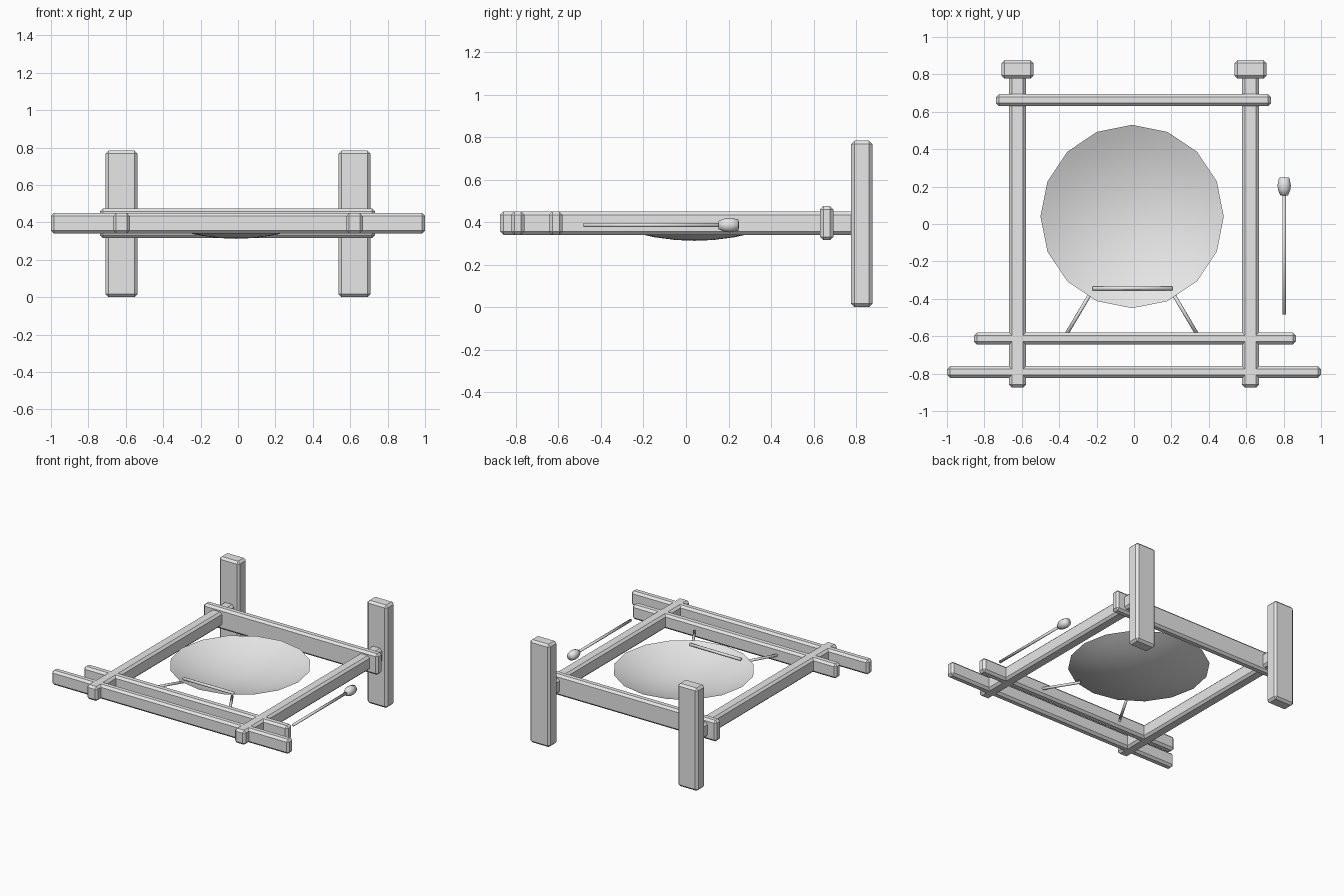
import bpy, bmesh, math
from mathutils import Vector

default_cube = bpy.data.objects.get("Cube")
if default_cube:
    bpy.data.objects.remove(default_cube, do_unlink=True)

grey = bpy.data.materials.new("plain_grey")
grey.use_nodes = True
grey.diffuse_color = (0.8, 0.8, 0.8, 1)
grey.node_tree.nodes["Principled BSDF"].inputs["Base Color"].default_value = (0.8, 0.8, 0.8, 1)


def finish(name, bm, smooth=False):
    mesh = bpy.data.meshes.new(name)
    bmesh.ops.recalc_face_normals(bm, faces=bm.faces)
    for face in bm.faces:
        face.smooth = smooth
    bm.to_mesh(mesh)
    bm.free()
    mesh.materials.append(grey)
    obj = bpy.data.objects.new(name, mesh)
    bpy.context.collection.objects.link(obj)
    return obj


def beam(name, low, high, bevel=0.016):
    """Chamfered timber between two opposite corners."""
    low, high = Vector(low), Vector(high)
    bm = bmesh.new()
    bmesh.ops.create_cube(bm, size=1)
    bmesh.ops.scale(bm, vec=high - low, verts=bm.verts)
    bmesh.ops.translate(bm, vec=(low + high) / 2, verts=bm.verts)
    obj = finish(name, bm)
    mod = obj.modifiers.new("chamfer", "BEVEL")
    mod.width, mod.segments = bevel, 1
    return obj


def rod(name, start, end, radius, sides=8):
    """Thin straight rod between two points."""
    start, end = Vector(start), Vector(end)
    axis = end - start
    bm = bmesh.new()
    bmesh.ops.create_cone(bm, cap_ends=True, segments=sides, radius1=radius,
                          radius2=radius, depth=axis.length)
    bmesh.ops.rotate(bm, verts=bm.verts, matrix=axis.to_track_quat("Z", "Y").to_matrix())
    bmesh.ops.translate(bm, vec=(start + end) / 2, verts=bm.verts)
    return finish(name, bm, True)


def lathe(name, profile, sides, location, along_y=False):
    """Spin (radius, height) points around an upright or y axis."""
    bm = bmesh.new()
    verts = [bm.verts.new((r, 0, h)) for r, h in profile]
    edges = [bm.edges.new(pair) for pair in zip(verts, verts[1:])]
    bmesh.ops.spin(bm, geom=verts + edges, cent=(0, 0, 0), axis=(0, 0, 1),
                   angle=math.tau, steps=sides, use_duplicate=False)
    bmesh.ops.remove_doubles(bm, verts=bm.verts, dist=0.0005)
    obj = finish(name, bm, True)
    obj.location = location
    if along_y:
        obj.rotation_euler.x = -math.pi / 2
    return obj


# Side posts and feet
for side, x in (("left", 0.623), ("right", -0.623)):
    beam(side + "_post", (x - 0.045, -0.875, 0.34), (x + 0.045, 0.80, 0.45))
    beam(side + "_foot", (x - 0.085, 0.777, 0), (x + 0.085, 0.877, 0.783))

# Cross beams
beam("outer_crossbeam", (-1, -0.823, 0.34), (1, -0.76, 0.45))
beam("inner_crossbeam", (-0.855, -0.645, 0.34), (0.865, -0.58, 0.45))
beam("base_crossbeam", (-0.738, 0.63, 0.315), (0.733, 0.694, 0.475))

# Shallow gong dish
dish = [(r, 0.47 * r * r) for r in (0, 0.09, 0.19, 0.28, 0.36, 0.43, 0.49)]
lathe("gong_dish", dish, 16, (-0.01, 0.04, 0.312))

# Hanging rod and cords
rod("hanging_rod", (-0.222, -0.344, 0.415), (0.205, -0.344, 0.415), 0.011)
for side, s in (("left", 1), ("right", -1)):
    rod(side + "_cord", (-0.012 + s * 0.35, -0.59, 0.392), (-0.012 + s * 0.205, -0.345, 0.39), 0.01)

# Mallet
rod("mallet_handle", (0.803, -0.483, 0.386), (0.803, 0.17, 0.386), 0.01)
head = [(0, 0), (0.02, 0), (0.033, 0.03), (0.036, 0.055), (0.028, 0.095), (0, 0.098)]
lathe("mallet_head", head, 10, (0.803, 0.152, 0.386), along_y=True)
